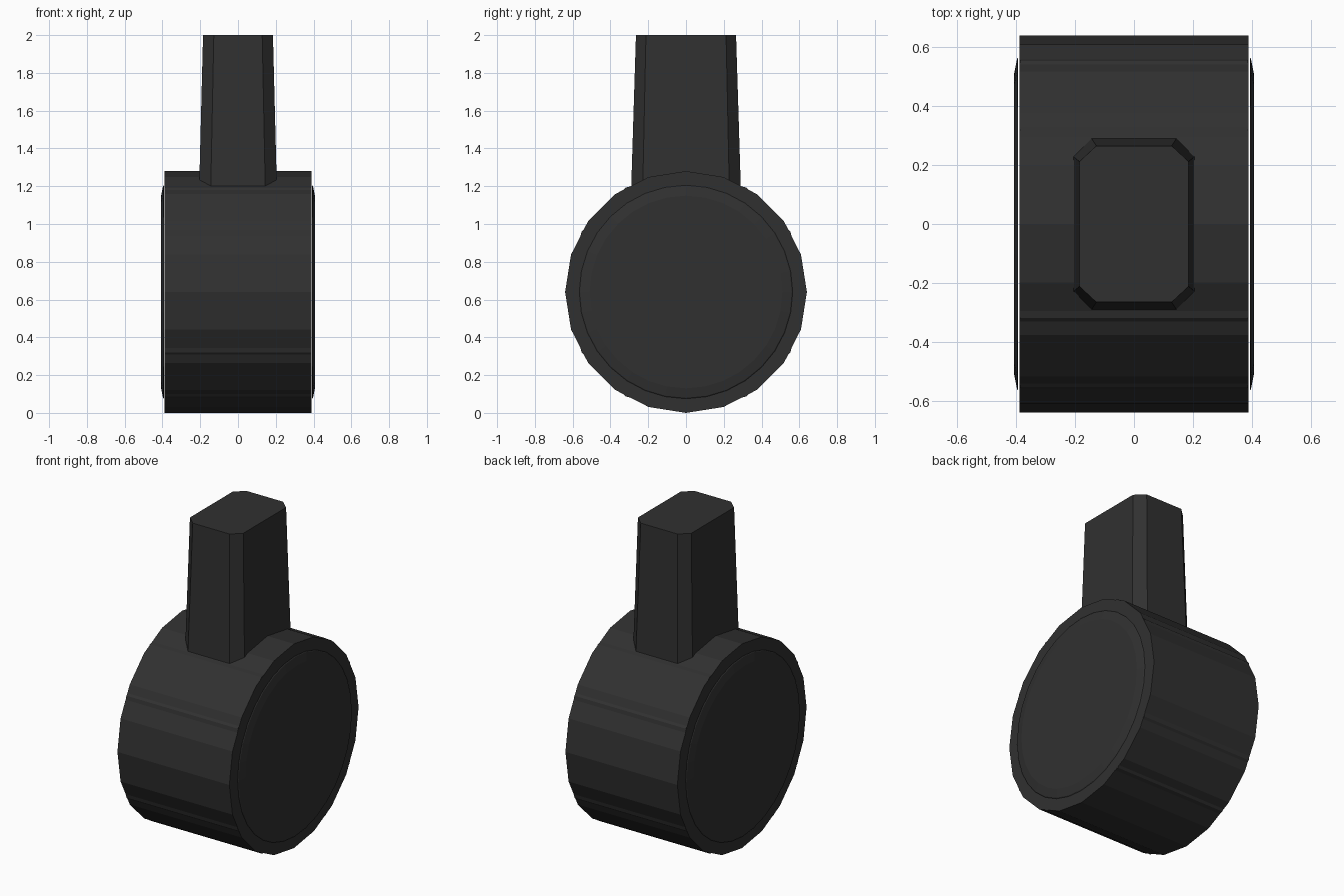
import bpy, bmesh, math

if "Cube" in bpy.data.objects:
    bpy.data.objects.remove(bpy.data.objects["Cube"])

dark = bpy.data.materials.new("dark rubber grey")
dark.diffuse_color = (0.03, 0.03, 0.03, 1)
dark.use_nodes = True
dark.node_tree.nodes["Principled BSDF"].inputs["Base Color"].default_value = dark.diffuse_color

WHEEL_Z = 0.64


def loft(name, rings):
    """Flat-faced solid through a list of closed rings of equal size."""
    bm = bmesh.new()
    loops = [[bm.verts.new(p) for p in ring] for ring in rings]
    n = len(loops[0])
    for a, b in zip(loops, loops[1:]):
        for i in range(n):
            j = (i + 1) % n
            bm.faces.new((a[i], a[j], b[j], b[i]))
    bm.faces.new(loops[0][::-1])
    bm.faces.new(loops[-1])
    bmesh.ops.recalc_face_normals(bm, faces=bm.faces)
    mesh = bpy.data.meshes.new(name)
    bm.to_mesh(mesh)
    bm.free()
    mesh.materials.append(dark)
    obj = bpy.data.objects.new(name, mesh)
    bpy.context.collection.objects.link(obj)
    return obj


def circle(x, radius, sides):
    """Ring around the axle, with a vertex at the very top."""
    return [(x, radius * math.sin(2 * math.pi * i / sides),
             WHEEL_Z + radius * math.cos(2 * math.pi * i / sides))
            for i in range(sides)]


def octagon(z, hx, hy, cx, cy):
    """Rectangle with cut corners."""
    return [(hx, -cy, z), (hx, cy, z), (cx, hy, z), (-cx, hy, z),
            (-hx, cy, z), (-hx, -cy, z), (-cx, -hy, z), (cx, -hy, z)]


# wheel: 20-sided tyre with a 12-sided core whose corners just break the surface
loft("wheel_tyre", [circle(x, 0.64, 20) for x in (-0.388, 0.388)])
loft("wheel_core", [circle(x, 0.638, 12) for x in (-0.387, 0.387)])

# bevelled side caps, set off by a hairline gap
for side, label in ((-1, "left"), (1, "right")):
    loft("side_cap_" + label, [circle(side * 0.393, 0.565, 32),
                               circle(side * 0.397, 0.56, 32),
                               circle(side * 0.407, 0.51, 32)])

# tapered leg rising out of the wheel
loft("leg", [octagon(1.1, 0.208, 0.293, 0.146, 0.231),
             octagon(2.0, 0.185, 0.265, 0.128, 0.212)])
